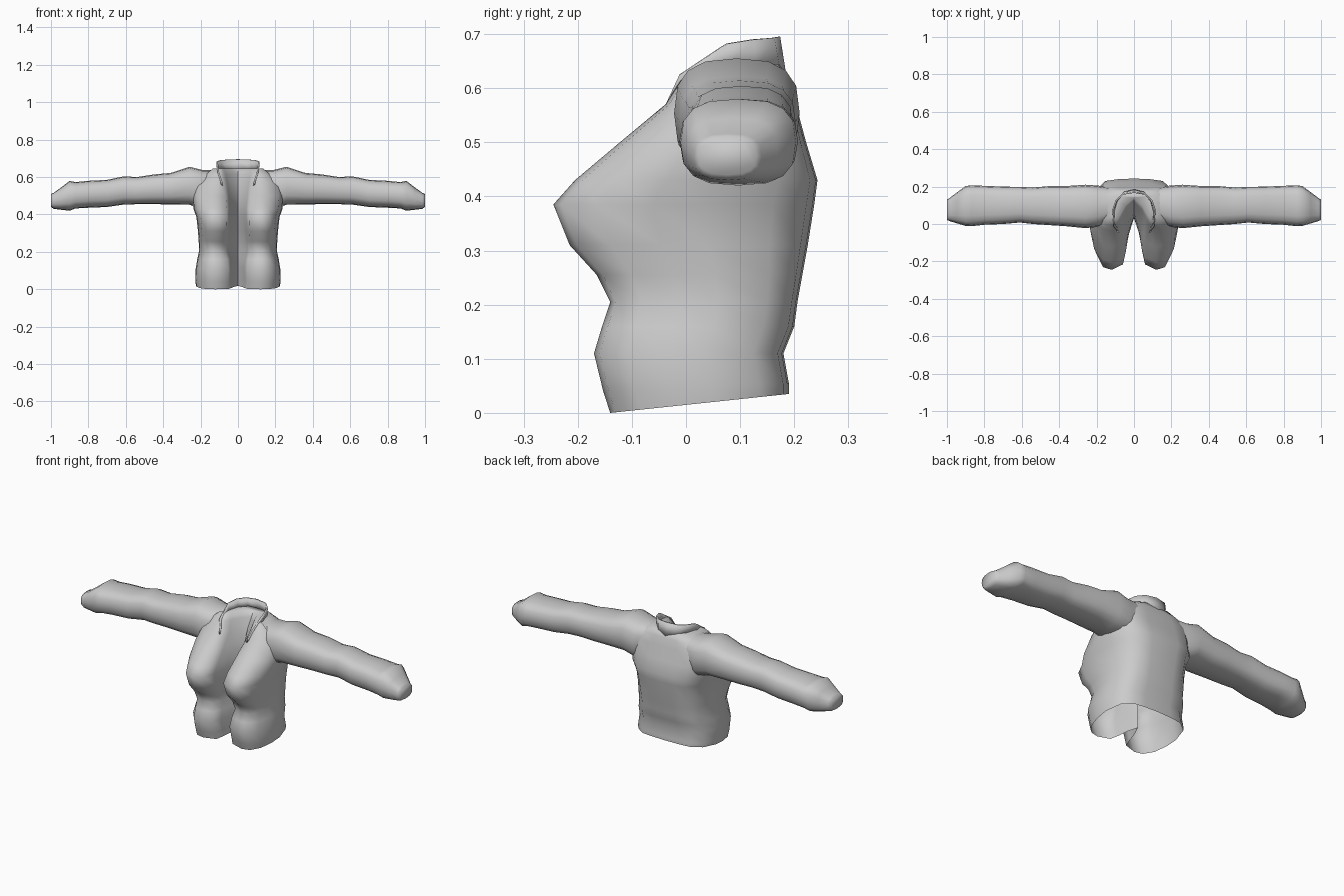
import bpy, bmesh, math

cloth = bpy.data.materials.new("grey cloth")
cloth.diffuse_color = (0.6, 0.6, 0.6, 1)


def make_object(name, rings, closed=True, caps=(False, False)):
    """Skin a list of equal-length point rings."""
    bm = bmesh.new()
    rows = [[bm.verts.new(p) for p in ring] for ring in rings]
    n = len(rows[0])
    for a, b in zip(rows, rows[1:]):
        for i in range(n if closed else n - 1):
            j = (i + 1) % n
            bm.faces.new((a[i], a[j], b[j], b[i]))
    for row, cap in zip((rows[0], rows[-1]), caps):
        if cap:
            bm.faces.new(row)
    bmesh.ops.recalc_face_normals(bm, faces=bm.faces)
    mesh = bpy.data.meshes.new(name)
    bm.to_mesh(mesh)
    bm.free()
    mesh.materials.append(cloth)
    ob = bpy.data.objects.new(name, mesh)
    bpy.context.collection.objects.link(ob)
    bpy.context.view_layer.objects.active = ob
    ob.select_set(True)
    bpy.ops.object.shade_smooth_by_angle(angle=math.radians(70))
    ob.select_set(False)
    return ob


def torso_ring(z, w, back, front, apex, mouth, lobe, tilt):
    """Cross-section with two front lobes and a deep cleft between them."""
    d = back - front
    half = [(0.35 * w, back - 0.003), (0.65 * w, back - 0.03 * d),
            (0.9 * w, back - 0.16 * d), (w, back - 0.42 * d),
            (0.98 * w, back - 0.62 * d), (0.9 * w, front + 0.17 * d),
            (lobe + 0.045, front + 0.03 * d), (lobe, front),
            (mouth + 0.015, front + 0.06 * d), (mouth, front + 0.2 * d),
            (mouth * 0.65, (apex + front + 0.2 * d) / 2)]
    pts = [(0, back)] + half + [(0, apex)] + [(-x, y) for x, y in reversed(half)]
    return [(x, y, z + tilt * (y - front) / d) for x, y in pts]


# Torso: z, half width, back y, front y, cleft y, cleft half width, lobe x, rise to the back
torso = [
    (0.000, 0.225, 0.190, -0.140, 0.03, 0.035, 0.12, 0.035),
    (0.040, 0.228, 0.190, -0.153, 0.03, 0.038, 0.12, 0.015),
    (0.110, 0.226, 0.180, -0.170, 0.03, 0.036, 0.12, 0.000),
    (0.160, 0.218, 0.200, -0.155, 0.03, 0.040, 0.12, 0.000),
    (0.205, 0.208, 0.206, -0.140, 0.03, 0.050, 0.12, 0.000),
    (0.255, 0.210, 0.215, -0.165, 0.03, 0.050, 0.12, 0.000),
    (0.310, 0.214, 0.225, -0.215, 0.03, 0.046, 0.12, 0.000),
    (0.385, 0.222, 0.237, -0.245, 0.035, 0.044, 0.12, 0.000),
    (0.430, 0.238, 0.243, -0.205, 0.04, 0.044, 0.12, 0.000),
    (0.500, 0.245, 0.222, -0.122, 0.06, 0.050, 0.12, 0.000),
    (0.570, 0.235, 0.203, -0.038, 0.09, 0.058, 0.11, 0.000),
    (0.615, 0.190, 0.190, -0.010, 0.12, 0.066, 0.10, 0.000),
    (0.645, 0.115, 0.175, 0.025, 0.14, 0.070, 0.09, 0.000),
]
make_object("jacket_body", [torso_ring(*t) for t in torso], caps=(False, True))

# Sleeve stations: x, front y, back y, bottom z, top z
sleeve = [
    (0.10, 0.03, 0.19, 0.48, 0.635), (0.19, -0.015, 0.205, 0.43, 0.638),
    (0.26, -0.022, 0.210, 0.452, 0.655), (0.36, -0.012, 0.203, 0.454, 0.622),
    (0.45, -0.006, 0.203, 0.455, 0.614), (0.54, 0.000, 0.195, 0.455, 0.600),
    (0.61, 0.008, 0.198, 0.453, 0.604), (0.70, 0.000, 0.200, 0.440, 0.585),
    (0.80, -0.004, 0.204, 0.436, 0.580), (0.87, -0.012, 0.207, 0.432, 0.573),
    (0.90, -0.010, 0.203, 0.420, 0.580), (0.945, 0.003, 0.170, 0.425, 0.545),
    (0.985, 0.015, 0.140, 0.430, 0.516), (1.00, 0.022, 0.130, 0.440, 0.510),
]


def sleeve_ring(side, x, y0, y1, z0, z1, n=16):
    """Rounded-box cross-section."""
    def soft(v):
        return math.copysign(abs(v) ** 0.72, v)
    ring = []
    for i in range(n):
        a = 2 * math.pi * i / n
        ring.append((side * x, (y0 + y1) / 2 + (y1 - y0) / 2 * soft(math.cos(a)),
                     (z0 + z1) / 2 + (z1 - z0) / 2 * soft(math.sin(a))))
    return ring


for side, name in ((1, "right_sleeve"), (-1, "left_sleeve")):
    make_object(name, [sleeve_ring(side, *s) for s in sleeve], caps=(True, True))

# Collar: thin upright band around the back of the neck, dropping toward the chest
base = [(0.085, -0.045, 0.555), (0.10, 0.0, 0.605), (0.108, 0.06, 0.63),
        (0.09, 0.125, 0.63), (0.05, 0.172, 0.625), (0, 0.182, 0.62)]
rim = [(0.088, -0.035, 0.575), (0.105, -0.012, 0.625), (0.112, 0.075, 0.682),
       (0.095, 0.125, 0.69), (0.06, 0.160, 0.693), (0, 0.170, 0.695)]


def arch(half):
    return half + [(-x, y, z) for x, y, z in reversed(half[:-1])]


collar = make_object("collar", [arch(base), arch(rim)], closed=False)
thick = collar.modifiers.new("thickness", "SOLIDIFY")
thick.thickness = 0.008
thick.offset = 0
